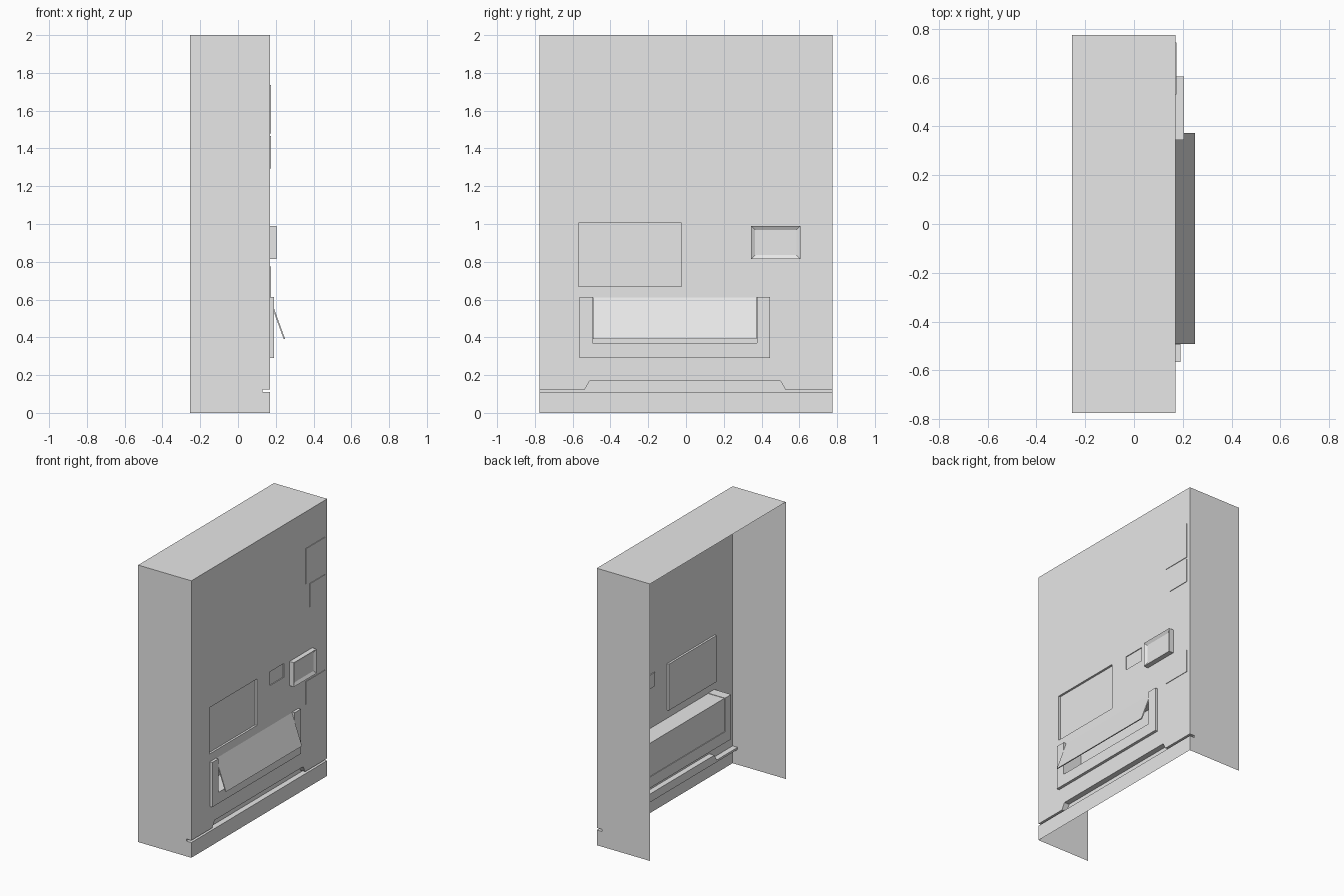
import bpy, bmesh

if "Cube" in bpy.data.objects:
    bpy.data.objects.remove(bpy.data.objects["Cube"])

grey = bpy.data.materials.new("light grey")
grey.use_nodes = True
grey.diffuse_color = (0.8, 0.8, 0.8, 1)
grey.node_tree.nodes["Principled BSDF"].inputs["Base Color"].default_value = grey.diffuse_color

FRONT = 0.17     # plane of the door
BACK = -0.255
HALF = 0.775     # half width of the cabinet


def add(name, bm):
    mesh = bpy.data.meshes.new(name)
    bmesh.ops.recalc_face_normals(bm, faces=bm.faces)
    bm.to_mesh(mesh)
    bm.free()
    mesh.materials.append(grey)
    obj = bpy.data.objects.new(name, mesh)
    bpy.context.collection.objects.link(obj)
    return obj


def prism(outline, x0, x1):
    """Extrude a (y, z) outline from x0 to x1."""
    bm = bmesh.new()
    face = bm.faces.new([bm.verts.new((x0, y, z)) for y, z in outline])
    out = bmesh.ops.extrude_face_region(bm, geom=[face])
    verts = [v for v in out["geom"] if isinstance(v, bmesh.types.BMVert)]
    bmesh.ops.translate(bm, verts=verts, vec=(x1 - x0, 0, 0))
    bmesh.ops.recalc_face_normals(bm, faces=bm.faces)
    return bm


def rect(y0, y1, z0, z1):
    return [(y0, z0), (y1, z0), (y1, z1), (y0, z1)]


def drop_faces(bm, axis, value):
    faces = [f for f in bm.faces if abs(f.normal[axis]) > 0.9
             and abs(f.calc_center_median()[axis] - value) < 0.001]
    bmesh.ops.delete(bm, geom=faces, context="FACES")


# Cabinet: a solid block that gets its recesses cut
cabinet = add("cabinet", prism(rect(-HALF, HALF, 0, 2), BACK, FRONT))
end = HALF + 0.05
kick_groove = [(-end, 0.11), (end, 0.11), (end, 0.125), (0.525, 0.125),
               (0.5, 0.17), (-0.51, 0.17), (-0.535, 0.125), (-end, 0.125)]
recesses = {
    "window_cutter": (rect(-0.57, -0.025, 0.67, 1.005), 0.015),
    "button_cutter": (rect(0.12, 0.28, 0.9, 1.0), 0.006),
    "bin_cutter": (rect(-0.565, 0.445, 0.29, 0.61), 0.13),
    "groove_cutter": (kick_groove, 0.04),
}
cutters = []
for name, (outline, depth) in recesses.items():
    cutter = add(name, prism(outline, FRONT - depth, FRONT + 0.05))
    cutter.hide_render = True
    cutters.append(cutter)
    mod = cabinet.modifiers.new(name, "BOOLEAN")
    mod.operation = "DIFFERENCE"
    mod.solver = "EXACT"
    mod.object = cutter

# Bake the cuts, then open the back and the underside into a thin shell
graph = bpy.context.evaluated_depsgraph_get()
bm = bmesh.new()
bm.from_mesh(bpy.data.meshes.new_from_object(cabinet.evaluated_get(graph)))
cabinet.modifiers.clear()
for cutter in cutters:
    bpy.data.objects.remove(cutter)
drop_faces(bm, 0, BACK)
drop_faces(bm, 2, 0)
bm.to_mesh(cabinet.data)
bm.free()

# Dispensing tray: U-shaped frame, open at the top
add("tray_frame", prism(
    [(-0.565, 0.29), (0.445, 0.29), (0.445, 0.613), (0.375, 0.613),
     (0.375, 0.37), (-0.495, 0.37), (-0.495, 0.613), (-0.565, 0.613)],
    FRONT - 0.135, FRONT + 0.02))

# Tilted flap hanging from the top of the tray
bm = prism(rect(-0.493, 0.373, 0.39, 0.61), FRONT - 0.008, FRONT)
for v in bm.verts:
    v.co.x += (0.61 - v.co.z) * 0.364
add("tray_flap", bm)

# Coin box with a sunken front
bm = prism(rect(0.345, 0.605, 0.815, 0.99), FRONT, FRONT + 0.035)
drop_faces(bm, 0, FRONT)
front = [f for f in bm.faces if f.normal.x > 0.9]
bmesh.ops.inset_region(bm, faces=front, thickness=0.03)
bmesh.ops.translate(bm, verts=front[0].verts, vec=(-0.012, 0, 0))
add("coin_box", bm)

# Thin plates down the side of the door
plates = {
    "upper_plate": (0.53, 1.48, 1.735),
    "middle_plate": (0.575, 1.295, 1.465),
    "lower_plate": (0.53, 0.61, 0.775),
}
for name, (y0, z0, z1) in plates.items():
    bm = prism(rect(y0, 0.745, z0, z1), FRONT, FRONT + 0.004)
    drop_faces(bm, 0, FRONT)
    add(name, bm)
